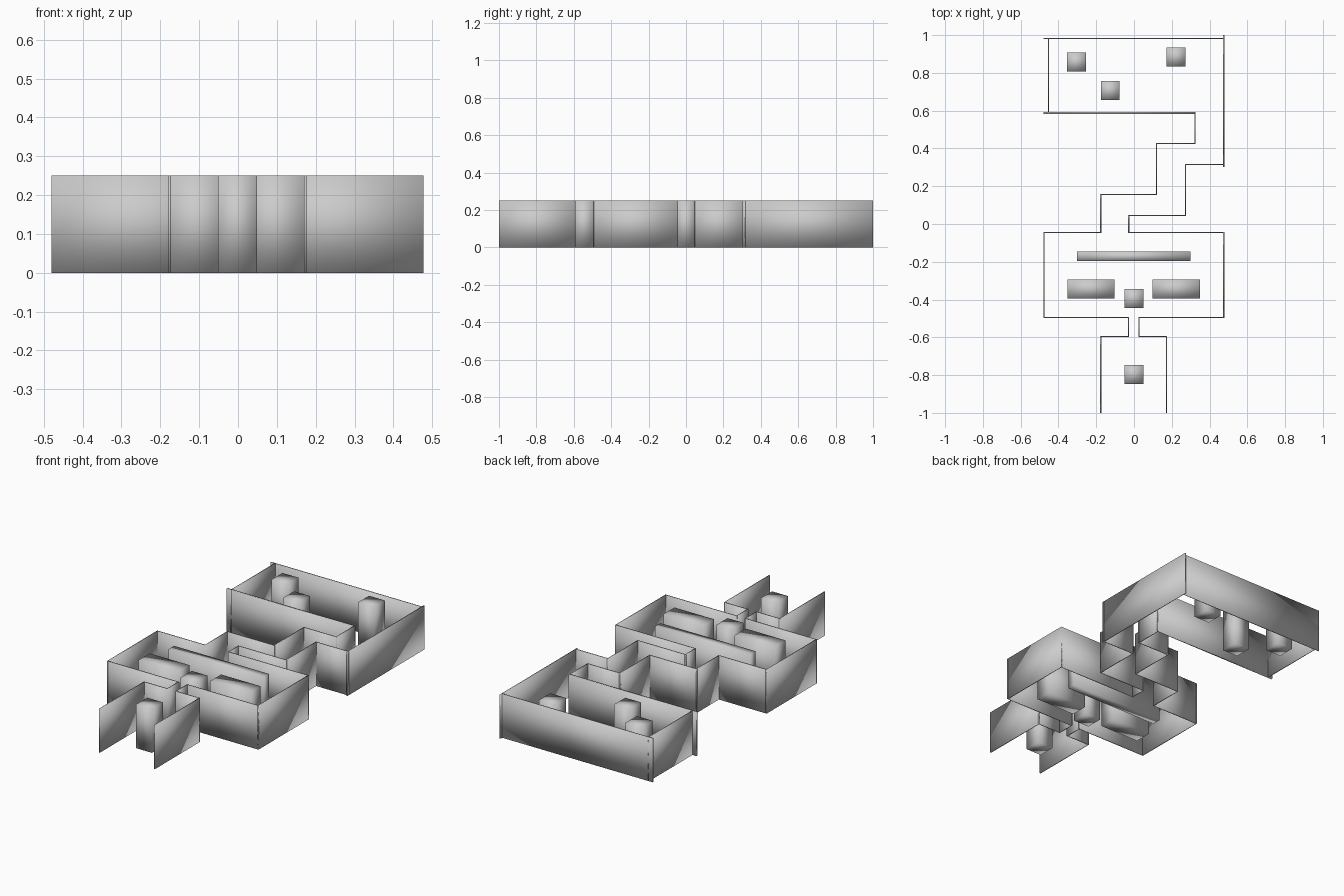
import bpy

if "Cube" in bpy.data.objects:
    bpy.data.objects.remove(bpy.data.objects["Cube"])

HEIGHT = 0.25
THIN = 0.006


def box(name, x0, x1, y0, y1):
    """Upright block standing on the ground, given its plan rectangle."""
    bpy.ops.mesh.primitive_cube_add(
        size=1, location=((x0 + x1) / 2, (y0 + y1) / 2, HEIGHT / 2))
    ob = bpy.context.object
    ob.name = name
    ob.scale = (x1 - x0, y1 - y0, HEIGHT)
    bpy.ops.object.transform_apply(location=False, rotation=False, scale=True)
    bpy.ops.object.shade_smooth()
    return ob


def wall_x(name, x0, x1, y, t=THIN):
    """Wall running left to right."""
    box(name, x0, x1, y - t / 2, y + t / 2)


def wall_y(name, x, y0, y1, t=THIN):
    """Wall running front to back."""
    box(name, x - t / 2, x + t / 2, y0, y1)


def wall_run(name, points):
    """Chain of right-angled walls following a plan path."""
    h = THIN / 2
    for (xa, ya), (xb, yb) in zip(points, points[1:]):
        if ya == yb:
            wall_x(name, min(xa, xb) - h, max(xa, xb) + h, ya)
        else:
            wall_y(name, xa, min(ya, yb) - h, max(ya, yb) + h)


# Left side: entrance room, passage, middle room, stepped corridor
wall_run("left_wall", [
    (-0.176, -0.997), (-0.176, -0.595), (-0.029, -0.595), (-0.029, -0.495),
    (-0.477, -0.495), (-0.477, -0.045), (-0.176, -0.045), (-0.176, 0.156),
    (0.119, 0.156), (0.119, 0.426), (0.323, 0.426), (0.323, 0.585)])

# Right side: the same rooms up to the back room
wall_run("right_wall", [
    (0.173, -0.997), (0.173, -0.595), (0.026, -0.595), (0.026, -0.495),
    (0.475, -0.495), (0.475, -0.045), (-0.028, -0.045), (-0.028, 0.045),
    (0.273, 0.045), (0.273, 0.315), (0.475, 0.315)])

# Back room, with walls overlapping past the corners
wall_x("back_room_front_wall", -0.48, 0.326, 0.588, 0.01)
wall_x("back_room_back_wall", -0.48, 0.475, 0.982)
wall_y("back_room_left_wall", -0.453, 0.583, 0.985)
wall_y("back_room_right_wall", 0.475, 0.303, 1.0)

# Square pillars
for x, y in [(-0.001, -0.796), (-0.001, -0.395), (-0.304, 0.857),
             (-0.126, 0.707), (0.223, 0.885)]:
    box("pillar", x - 0.05, x + 0.05, y - 0.05, y + 0.05)

# Middle room partition and two counters
box("partition", -0.301, 0.299, -0.196, -0.146)
for x in (-0.227, 0.224):
    box("counter", x - 0.125, x + 0.125, -0.394, -0.294)
